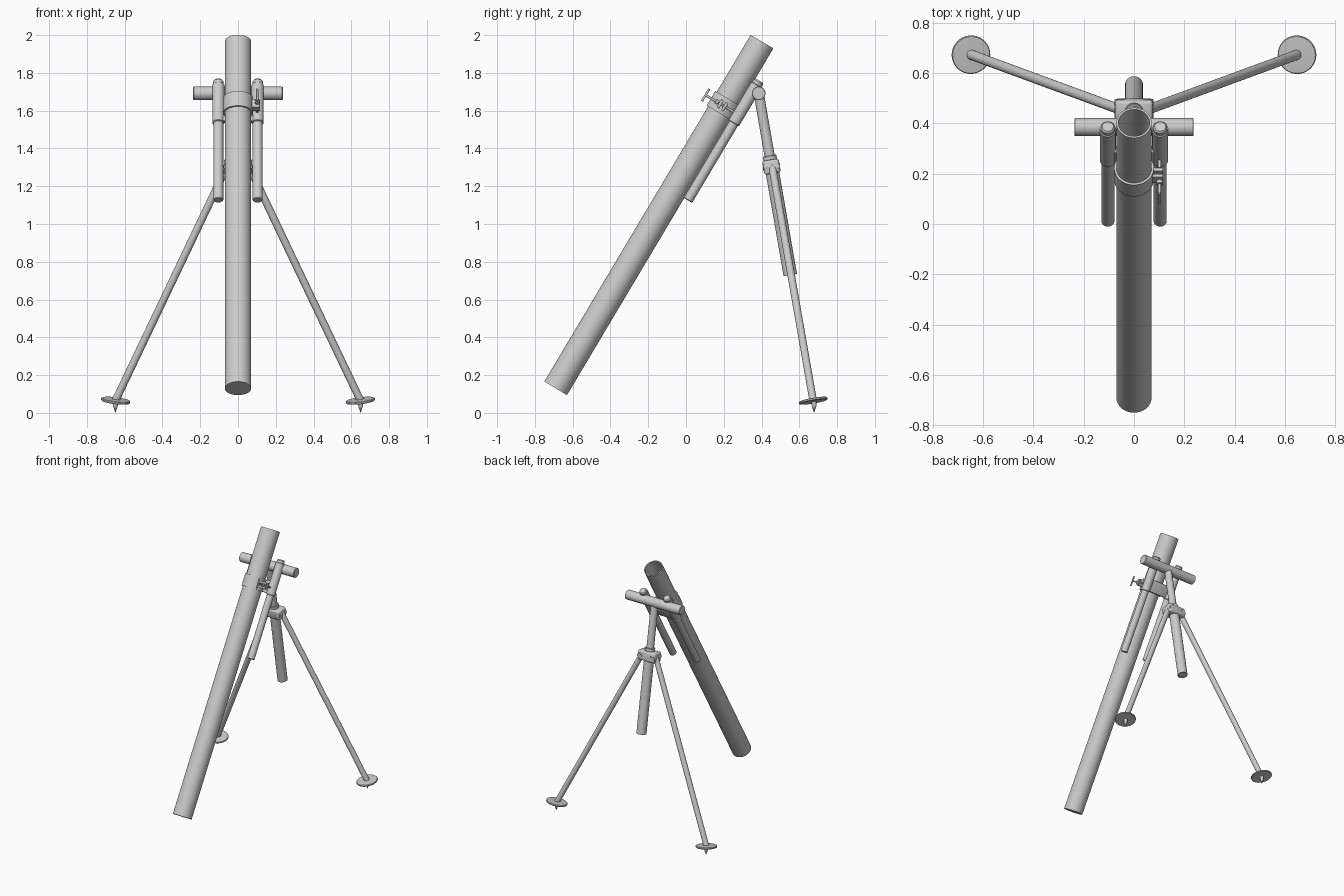
import bpy, bmesh, math
from mathutils import Vector, Matrix

if "Cube" in bpy.data.objects:
    bpy.data.objects.remove(bpy.data.objects["Cube"])

V = Vector
U = V((0, 0.5115, 0.8593)).normalized()    # tube axis
N = V((0, U.z, -U.y))                      # from tube towards the stand
D = V((0, 0.171, -0.985)).normalized()     # stand axis, downwards


def finish(name, bm):
    bmesh.ops.recalc_face_normals(bm, faces=bm.faces)
    me = bpy.data.meshes.new(name)
    bm.to_mesh(me)
    bm.free()
    ob = bpy.data.objects.new(name, me)
    bpy.context.collection.objects.link(ob)
    bpy.ops.object.select_all(action='DESELECT')
    ob.select_set(True)
    bpy.context.view_layer.objects.active = ob
    bpy.ops.object.shade_smooth_by_angle(angle=math.radians(35))
    return ob


def lathe(name, origin, axis, profile, n=32, closed=False):
    """Revolve (radius, height) points about an axis."""
    bm = bmesh.new()
    rot = V(axis).to_track_quat('Z', 'Y').to_matrix().to_4x4()
    m = Matrix.Translation(origin) @ rot
    rings = []
    for r, h in profile:
        if r == 0:
            rings.append([bm.verts.new(m @ V((0, 0, h)))])
        else:
            rings.append([bm.verts.new(m @ V((r * math.cos(2 * math.pi * i / n),
                                              r * math.sin(2 * math.pi * i / n), h)))
                          for i in range(n)])
    pairs = list(zip(rings, rings[1:]))
    if closed:
        pairs.append((rings[-1], rings[0]))
    for a, b in pairs:
        for i in range(n):
            j = (i + 1) % n
            if len(a) == 1:
                bm.faces.new((a[0], b[i], b[j]))
            elif len(b) == 1:
                bm.faces.new((a[i], a[j], b[0]))
            else:
                bm.faces.new((a[i], a[j], b[j], b[i]))
    return finish(name, bm)


def rod(name, a, b, r, n=24, c=0.003):
    """Solid round bar with slightly chamfered ends."""
    a, b = V(a), V(b)
    L = (b - a).length
    return lathe(name, a, b - a, [(0, 0), (r - c, 0), (r, c), (r, L - c), (r - c, L), (0, L)], n)


def block(name, centre, size, up, bevel):
    """Box with its z along 'up' (in the yz plane)."""
    bm = bmesh.new()
    up = V(up)
    side = V((1, 0, 0))
    m = Matrix((side, up.cross(side), up)).transposed().to_4x4()
    bmesh.ops.create_cube(bm, size=1, matrix=Matrix.Translation(centre) @ m @ Matrix.Diagonal((*size, 1)))
    bmesh.ops.bevel(bm, geom=bm.edges[:], offset=bevel, segments=3, affect='EDGES', profile=0.5)
    return finish(name, bm)


# Main tube, open at the top and closed at the base
base = V((0, -0.690, 0.130))
lathe("main_tube", base, U, [(0, 0), (0.07, 0), (0.07, 2.136), (0.062, 2.136), (0.062, 0.06), (0, 0.06)], 48)

# Clamp band around the tube
band = base + U * 1.74
lathe("clamp_band", band - U * 0.045, U, [(0.069, 0), (0.079, 0), (0.079, 0.09), (0.069, 0.09)], 48, True)
block("clamp_saddle", band + N * 0.088, (0.17, 0.03, 0.09), U, 0.004)

# Clamp screw with lugs and a T handle
sx = V((0.102, 0, 0))
screw = band + sx
rod("clamp_screw", screw - N * 0.115, screw + N * 0.07, 0.006, 16, 0.001)
for k, off in enumerate((-0.022, 0.006)):
    block(f"clamp_lug_{k}", screw + N * off - V((0.009, 0, 0)), (0.046, 0.016, 0.05), U, 0.003)
rod("screw_collar", screw - N * 0.05, screw - N * 0.032, 0.013, 16, 0.002)
h = screw - N * 0.112
rod("screw_handle", h - U * 0.038, h + U * 0.038, 0.006, 16, 0.002)

# Twin side cylinders, thick sleeve over a thinner rod
for s, side in ((-1, "left"), (1, "right")):
    low = V((s * 0.104, 0.010, 1.125))
    lathe(f"buffer_rod_{side}", low, U,
          [(0, 0), (0.022, 0), (0.026, 0.004), (0.026, 0.5), (0, 0.5)])
    lathe(f"buffer_sleeve_{side}", low, U,
          [(0, 0.475), (0.029, 0.475), (0.032, 0.479), (0.032, 0.71), (0.028, 0.714),
           (0.028, 0.73), (0.022, 0.738), (0, 0.738)])

# Cross tube
cross = V((0, 0.385, 1.692))
rod("cross_tube", cross - V((0.237, 0, 0)), cross + V((0.237, 0, 0)), 0.036, 32)

# Stand post, collar, yoke and lower housing
rod("stand_post", cross, cross + D * 0.42, 0.027)
rod("post_collar", cross + D * 0.335, cross + D * 0.36, 0.036, 32)
yoke = cross + D * 0.395
block("leg_yoke", yoke, (0.15, 0.088, 0.075), -D, 0.014)
lathe("post_housing", cross + D * 0.41, D,
      [(0, 0), (0.036, 0), (0.036, 0.567), (0.030, 0.567), (0.030, 0.56), (0, 0.56)])

# Splayed legs with disc feet and spikes
for s, side in ((-1, "left"), (1, "right")):
    top = V((s * 0.058, 0.456, 1.305))
    foot = V((s * 0.648, 0.673, 0.066))
    rod(f"leg_{side}", top, foot, 0.020)
    rod(f"leg_hinge_{side}", yoke + V((s * 0.055, -0.045, 0)), yoke + V((s * 0.055, 0.045, 0)), 0.022)
    up = V((-s * 0.12, -0.17, 1)).normalized()
    lathe(f"foot_disc_{side}", foot, up,
          [(0, -0.008), (0.074, -0.008), (0.077, -0.005), (0.077, 0.002), (0.074, 0.005), (0, 0.009)], 40)
    lathe(f"foot_spike_{side}", (s * 0.649, 0.678, 0), (0, 0, 1),
          [(0, 0), (0.013, 0.038), (0.013, 0.062), (0, 0.062)], 16)
